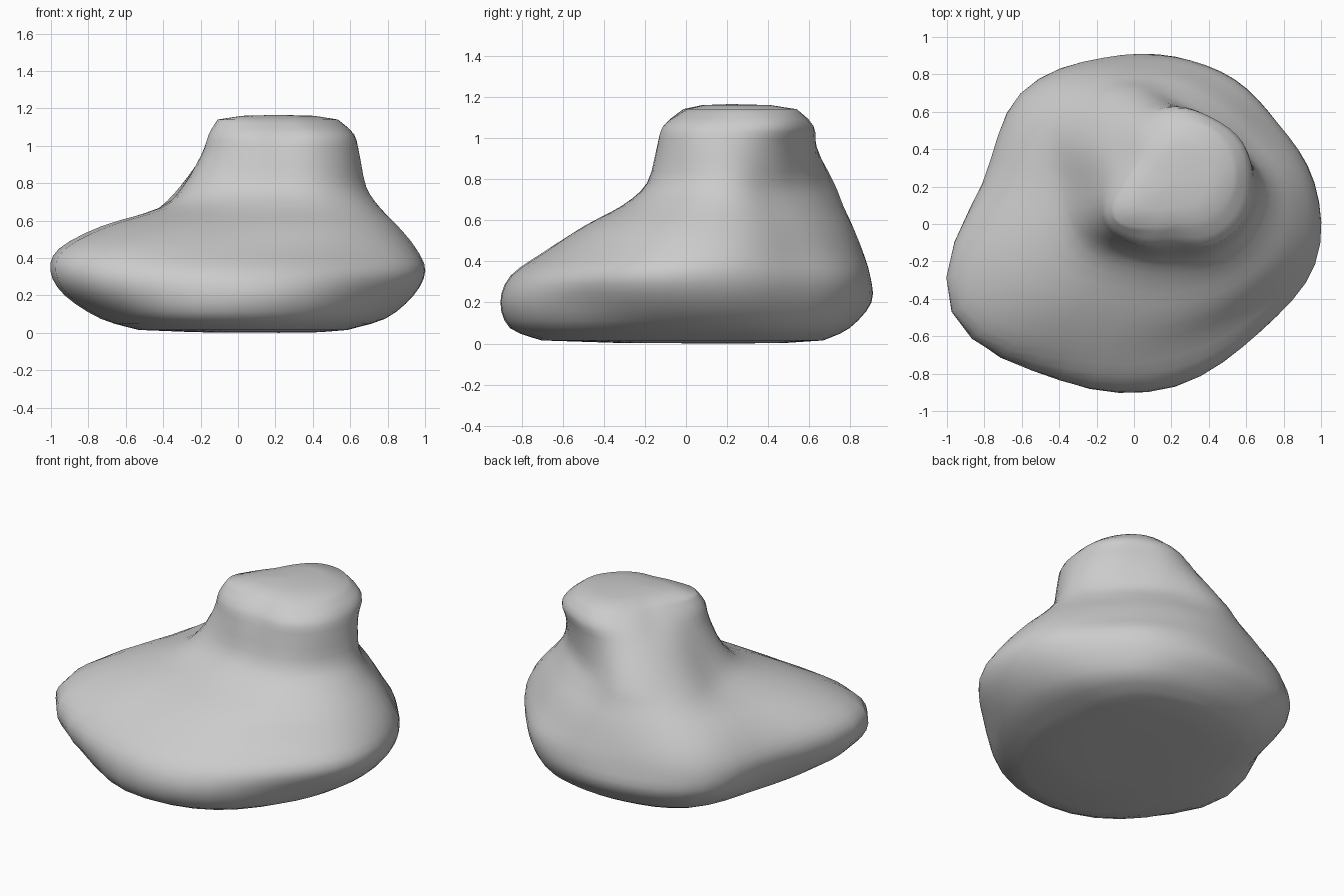
import bpy, bmesh
from math import sin, cos, pi

if "Cube" in bpy.data.objects:
    bpy.data.objects.remove(bpy.data.objects["Cube"])

CX, CY = 0.22, 0.22      # vertical axis through the neck
SUB_A, SUB_Z = 4, 3      # spline steps between control points

# Cross-sections: height, then radius every 30 degrees starting at +x
base = [
    (0.015, .33, .36, .40, .43, .51, .66, .70, .85, .98, .88, .62, .42),
    (0.075, .55, .52, .54, .56, .65, .81, .87, 1.08, 1.16, 1.03, .80, .64),
    (0.20, .69, .61, .62, .665, .765, .94, .98, 1.30, 1.22, 1.09, .89, .80),
    (0.33, .745, .635, .635, .665, .755, .95, 1.03, 1.38, 1.19, 1.04, .91, .865),
    (0.45, .71, .58, .57, .62, .72, .90, .98, 1.32, 1.03, .87, .79, .79),
]
neck = [
    (0.57, .62, .51, .50, .56, .67, .80, .85, 1.05, .80, .71, .68, .68),
    (0.67, .53, .44, .43, .49, .62, .69, .63, .68, .58, .53, .54, .56),
    (0.78, .465, .39, .37, .43, .57, .58, .52, .54, .45, .41, .44, .46),
    (0.95, .43, .40, .38, .41, .45, .43, .41, .45, .40, .36, .40, .43),
    (1.06, .40, .42, .40, .40, .36, .31, .34, .42, .37, .32, .37, .40),
    (1.14, .31, .33, .34, .31, .24, .21, .26, .37, .27, .22, .24, .27),
]


def spline(a, b, c, d, t):
    return 0.5 * (2*b + (c - a)*t + (2*a - 5*b + 4*c - d)*t*t
                  + (3*b - a - 3*c + d)*t**3)


def round_ring(section):
    """Closed spline through the radii of one section."""
    z, r = section[0], section[1:]
    n = len(r)
    return [z] + [spline(r[i-1], r[i], r[(i+1) % n], r[(i+2) % n], k/SUB_A)
                  for i in range(n) for k in range(SUB_A)]


def loft(sections):
    """Spline the sections together vertically."""
    s = [round_ring(q) for q in sections]
    last = len(s) - 1
    out = []
    for i in range(last):
        quad = (s[max(i-1, 0)], s[i], s[i+1], s[min(i+2, last)])
        out += [[spline(*v, k/SUB_Z) for v in zip(*quad)] for k in range(SUB_Z)]
    return out + [s[-1]]


rings = loft(base + neck)
# Nearly flat inner rings close the underside and the top
bottom, top = rings[0], rings[-1]
rings.insert(0, [0.003] + [r*0.6 for r in bottom[1:]])
rings.append([1.16] + [r*0.6 for r in top[1:]])

bm = bmesh.new()
loops = []
for ring in rings:
    n = len(ring) - 1
    loops.append([bm.verts.new((CX + r*cos(2*pi*i/n), CY + r*sin(2*pi*i/n), ring[0]))
                  for i, r in enumerate(ring[1:])])
for lo, hi in zip(loops, loops[1:]):
    for i in range(n):
        j = (i + 1) % n
        bm.faces.new((lo[i], lo[j], hi[j], hi[i]))
for loop, z in ((loops[0], 0.0), (loops[-1], 1.165)):
    centre = bm.verts.new((CX, CY, z))
    for i in range(n):
        bm.faces.new((loop[i], loop[(i + 1) % n], centre))
bmesh.ops.recalc_face_normals(bm, faces=bm.faces)
for f in bm.faces:
    f.smooth = True

mesh = bpy.data.meshes.new("rounded_body")
bm.to_mesh(mesh)
bm.free()
body = bpy.data.objects.new("rounded_body", mesh)
bpy.context.collection.objects.link(body)
